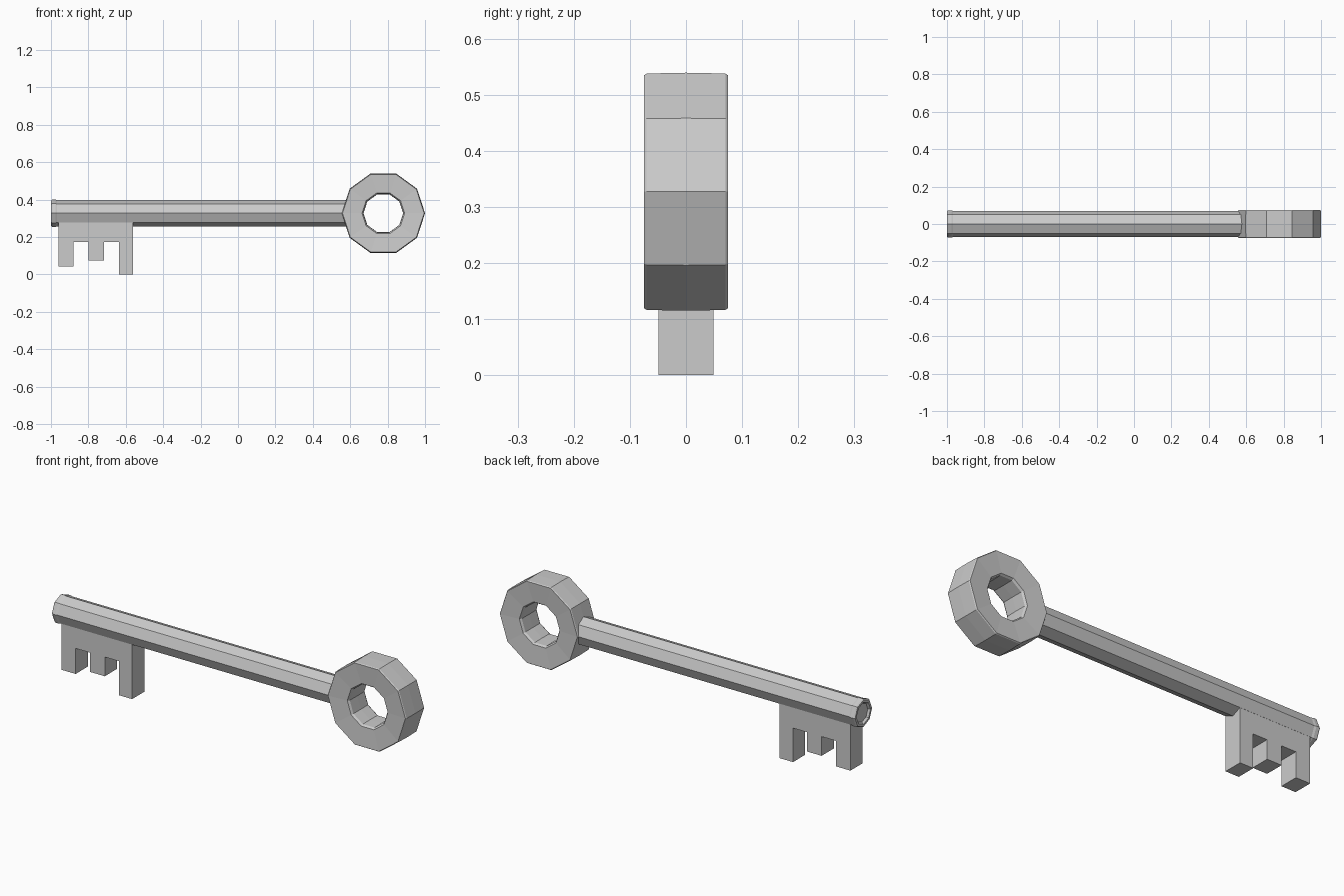
import bpy, bmesh
from math import cos, sin, tau

if "Cube" in bpy.data.objects:
    bpy.data.objects.remove(bpy.data.objects["Cube"])

AXIS_Z = 0.327  # height of the shaft and ring centre


def make_object(name, verts, faces):
    bm = bmesh.new()
    vs = [bm.verts.new(v) for v in verts]
    for f in faces:
        bm.faces.new([vs[i] for i in f])
    bmesh.ops.recalc_face_normals(bm, faces=bm.faces)
    mesh = bpy.data.meshes.new(name)
    bm.to_mesh(mesh)
    bm.free()
    obj = bpy.data.objects.new(name, mesh)
    bpy.context.collection.objects.link(obj)
    return obj


def lathe(name, profile, sides, place, closed):
    """Revolve (radius, offset) pairs; place(u, v, offset) gives the position."""
    n = len(profile)
    verts = [place(r * cos(tau * s / sides), r * sin(tau * s / sides), h)
             for s in range(sides) for r, h in profile]
    faces = []
    for s in range(sides):
        a, b = s * n, (s + 1) % sides * n
        for i in range(n if closed else n - 1):
            j = (i + 1) % n
            faces.append((a + i, a + j, b + j, b + i))
    if not closed:
        faces += [[s * n + k for s in range(sides)] for k in (0, n - 1)]
    return make_object(name, verts, faces)


# Ten-sided ring handle with softened rims and slightly dished faces
half = [(0.223, 0.0), (0.2215, 0.070), (0.218, 0.075), (0.114, 0.068), (0.107, 0.058)]
ring = half + [(0.106, 0.0)] + [(r, -h) for r, h in reversed(half[1:])]
lathe("ring_handle", ring, 10,
      lambda u, v, h: (0.777 + u, h, AXIS_Z + v), closed=True)

# Eight-sided shaft with a small collar and dished tip
shaft = [(0.048, -0.99), (0.056, -1.0), (0.068, -1.0), (0.073, -0.993),
         (0.073, -0.977), (0.070, -0.967), (0.070, 0.61)]
lathe("shaft", shaft, 8,
      lambda u, v, h: (h, u, AXIS_Z + v), closed=False)

# Toothed bit: stepped outline extruded across the shaft
outline = [(-0.96, 0.30), (-0.96, 0.043), (-0.88, 0.043), (-0.88, 0.173),
           (-0.798, 0.173), (-0.798, 0.075), (-0.716, 0.075), (-0.716, 0.173),
           (-0.637, 0.173), (-0.637, 0.0), (-0.562, 0.0), (-0.562, 0.30)]
n = len(outline)
verts = [(x, y, z) for y in (-0.049, 0.049) for x, z in outline]
faces = [list(range(n)), list(range(n, 2 * n))]
faces += [(i, (i + 1) % n, n + (i + 1) % n, n + i) for i in range(n)]
make_object("bit_teeth", verts, faces)
